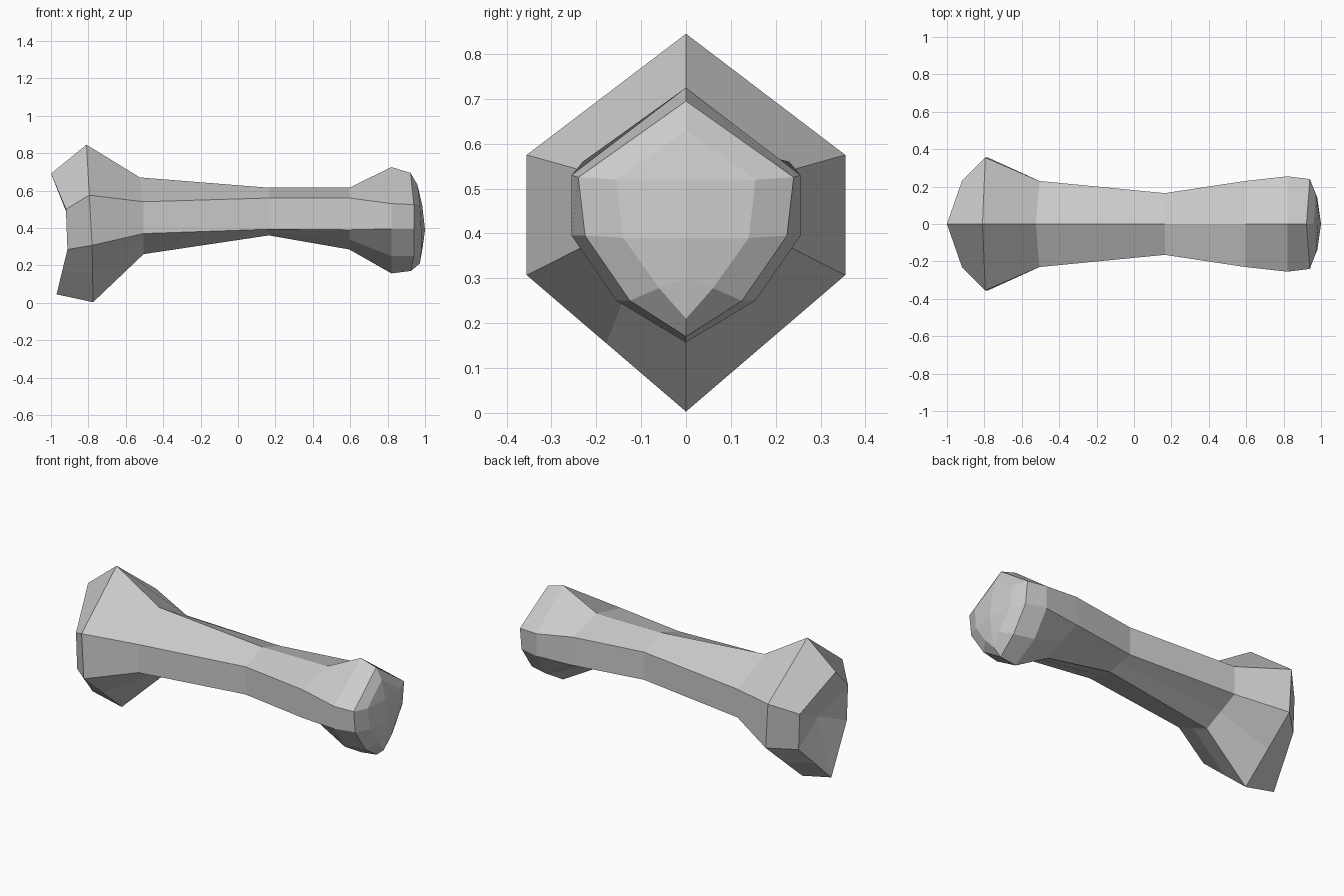
import bpy
import bmesh

cube = bpy.data.objects.get("Cube")
if cube:
    bpy.data.objects.remove(cube, do_unlink=True)

bone = bpy.data.materials.new("light_grey")
bone.use_nodes = True
GREY = (0.6, 0.6, 0.6, 1)
bone.diffuse_color = GREY
bone.node_tree.nodes["Principled BSDF"].inputs["Base Color"].default_value = GREY


def section(top, upper, lower, bottom, chin=None):
    """Half section from top to bottom; the chin defaults to midway."""
    low = (lower[0], lower[1], lower[2])
    end = (bottom[0], 0, bottom[1])
    chin = chin or tuple((a + b) / 2 for a, b in zip(low, end))
    return [(top[0], 0, top[1]), upper, low, chin, end]


# Cross-sections from the flared end to the rounded knob
sections = [
    section((-1.0, .69), (-.92, .23, .50), (-.912, .23, .285), (-.97, .045)),
    section((-.81, .845), (-.795, .355, .575), (-.78, .355, .307), (-.775, .003)),
    section((-.525, .67), (-.505, .23, .54), (-.505, .23, .37), (-.505, .26)),
    section((.165, .615), (.165, .165, .56), (.165, .165, .393), (.165, .36)),
    section((.595, .615), (.595, .23, .56), (.595, .23, .39), (.595, .285)),
    section((.82, .725), (.82, .255, .53), (.82, .255, .395), (.82, .157), (.82, .155, .25)),
    section((.922, .695), (.94, .24, .525), (.94, .225, .395), (.925, .17), (.94, .125, .25)),
    section((.96, .63), (.973, .155, .52), (.98, .14, .39), (.972, .21), (.98, .06, .278)),
]

bm = bmesh.new()
rings = []
for half in sections:
    right = [bm.verts.new(p) for p in half]
    left = [bm.verts.new((x, -y, z)) for x, y, z in half[-2:0:-1]]
    rings.append(right + left)

# Shaft skin
for a, b in zip(rings, rings[1:]):
    for i in range(len(a)):
        j = (i + 1) % len(a)
        bm.faces.new((a[i], a[j], b[j], b[i]))

# Hollowed flared end
hollow = bm.verts.new((-.88, 0, .39))
for i, v in enumerate(rings[0]):
    bm.faces.new((hollow, rings[0][(i + 1) % 8], v))

# Faceted dome on the knob
top, ur, lr, cr, bottom, cl, ll, ul = rings[-1]
high, mid, low = [bm.verts.new(p) for p in ((.985, 0, .52), (1, 0, .39), (.988, 0, .30))]
for face in ((top, ur, high), (top, high, ul), (ur, lr, mid, high), (high, mid, ll, ul),
             (lr, cr, low, mid), (mid, low, cl, ll), (cr, bottom, low), (low, bottom, cl)):
    bm.faces.new(face)

bmesh.ops.recalc_face_normals(bm, faces=bm.faces)
mesh = bpy.data.meshes.new("bone")
bm.to_mesh(mesh)
bm.free()
mesh.materials.append(bone)
bpy.context.collection.objects.link(bpy.data.objects.new("bone", mesh))
